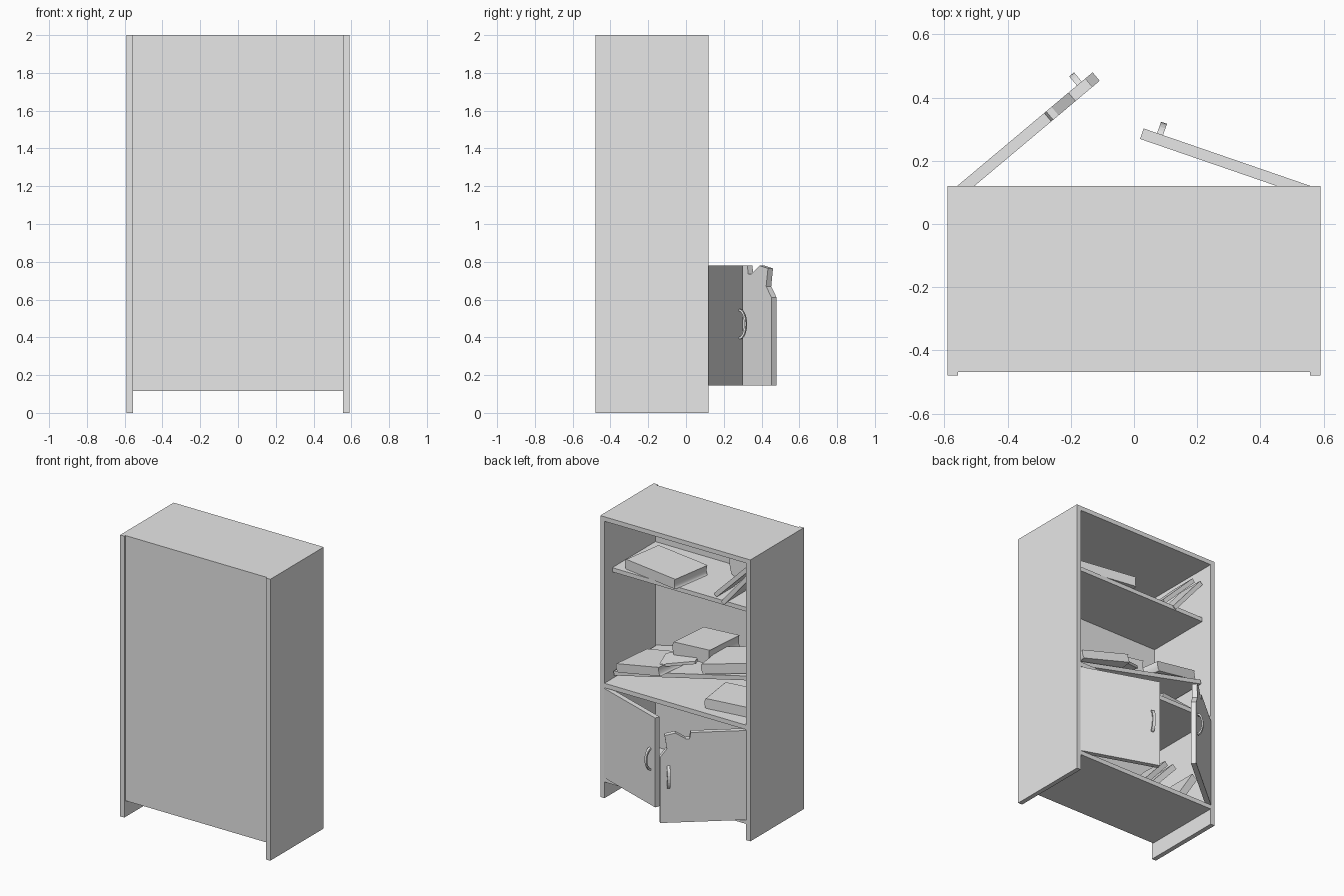
import bpy, bmesh, math
from mathutils import Matrix, Vector, Euler

cube = bpy.data.objects.get("Cube")
if cube:
    bpy.data.objects.remove(cube, do_unlink=True)

grey = bpy.data.materials.new("light_grey")
grey.use_nodes = True
grey.diffuse_color = (0.8, 0.8, 0.8, 1)
grey.node_tree.nodes["Principled BSDF"].inputs["Base Color"].default_value = (0.8, 0.8, 0.8, 1)


def place(x, y, z, rx=0, ry=0, rz=0):
    """Position plus rotation in degrees."""
    turn = Euler([math.radians(a) for a in (rx, ry, rz)])
    return Matrix.Translation((x, y, z)) @ turn.to_matrix().to_4x4()


def prism(name, outline, depth, matrix):
    """Outline in local x and z, extruded along local y."""
    bm = bmesh.new()
    face = bm.faces.new([bm.verts.new((a, 0, b)) for a, b in outline])
    moved = bmesh.ops.extrude_face_region(bm, geom=[face])["geom"]
    verts = [v for v in moved if isinstance(v, bmesh.types.BMVert)]
    bmesh.ops.translate(bm, verts=verts, vec=Vector((0, depth, 0)))
    bmesh.ops.recalc_face_normals(bm, faces=bm.faces)
    mesh = bpy.data.meshes.new(name)
    bm.to_mesh(mesh)
    bm.free()
    mesh.materials.append(grey)
    obj = bpy.data.objects.new(name, mesh)
    obj.matrix_world = matrix
    bpy.context.collection.objects.link(obj)
    return obj


def board(name, size, matrix):
    w, d, h = size[0] / 2, size[1], size[2] / 2
    outline = [(-w, -h), (w, -h), (w, h), (-w, h)]
    return prism(name, outline, d, matrix @ Matrix.Translation((0, -d / 2, 0)))


def book(name, size, matrix):
    """A block with a rounded spine and a hollow fore edge."""
    w, d, h = size[0] / 2, size[1], size[2] / 2
    steps = [math.pi * (i / 6 - 0.5) for i in range(7)]
    spine = [(w + h * 0.3 * (math.cos(a) - 1), h * math.sin(a)) for a in steps]
    fore = [(-w + h * 0.25 * math.cos(a), -h * math.sin(a)) for a in steps]
    obj = prism(name, spine + fore, d, matrix @ Matrix.Translation((0, -d / 2, 0)))
    bpy.ops.object.select_all(action="DESELECT")
    obj.select_set(True)
    bpy.context.view_layer.objects.active = obj
    bpy.ops.object.shade_smooth_by_angle()


# Carcass
for side, label in ((-1, "right"), (1, "left")):
    board(label + "_side_panel", (0.033, 0.6, 2), place(side * 0.5735, -0.18, 1))
board("back_panel", (1.12, 0.015, 1.88), place(0, -0.461, 1.06))
for label, z in (("top_panel", 1.984), ("middle_shelf", 0.801), ("bottom_shelf", 0.131)):
    board(label, (1.12, 0.588, 0.032), place(0, -0.174, z))

# Loose shelves, the lower one fallen at one end
board("upper_shelf", (1.114, 0.485, 0.03), place(0, -0.21, 1.59))
board("fallen_shelf", (1.12, 0.485, 0.03), place(0, -0.21, 0.985, 0, 13.2))

# Open doors, one with a broken top corner
low, high, width = 0.145, 0.78, 0.56
whole = [(0, low), (width, low), (width, high), (0, high)]
broken = [(0, low), (width, low), (width, 0.61), (0.515, 0.67), (0.53, 0.765),
          (0.46, high), (0.39, 0.735), (0.368, 0.735), (0.36, high), (0, high)]
arc = [math.pi * (i / 10 - 0.5) for i in range(11)]
bow = [(0.038 * math.cos(a), 0.08 * math.sin(a)) for a in arc]
bow += [(0.028 * math.cos(a), 0.068 * math.sin(a)) for a in reversed(arc)]
for label, outline, side, angle in (("right", broken, -1, 40), ("left", whole, 1, 161)):
    hinge = place(side * 0.56, 0.12, 0, 0, 0, angle)
    prism(label + "_door", outline, side * 0.035, hinge)
    grip = hinge @ place(0.505 - side * 0.01, 0, 0.47, 0, 0, -side * 90)
    prism(label + "_handle", bow, 0.02, grip)

# Books on the upper shelf
book("large_flat_book", (0.45, 0.3, 0.07), place(0.235, -0.115, 1.64, 0, 0, -9))
book("standing_book", (0.2, 0.05, 0.21), place(-0.22, -0.35, 1.71, 0, 0, 12))
for i in range(2):
    book(f"leaning_book_{i + 1}", (0.36, 0.2, 0.03),
         place(-0.37 - i * 0.06, -0.08 + i * 0.02, 1.745 - i * 0.02, 0, 45 + i * 5))

# Books slid together on the fallen shelf
book("slid_book", (0.38, 0.3, 0.06), place(0.3, -0.06, 0.965, 0, 13, -6))
book("stacked_book", (0.32, 0.3, 0.1), place(0, -0.23, 1.1, 0, 6, -5))
book("thin_book", (0.25, 0.18, 0.02), place(0.09, -0.07, 1.045, 0, 12, 20))
book("upper_end_book", (0.38, 0.3, 0.07), place(-0.32, -0.12, 1.125, 0, 13, 8))
book("middle_shelf_book", (0.38, 0.28, 0.07), place(-0.36, -0.1, 0.855, 0, 0, 8))

# Books tipped over inside the cupboard
book("tipped_book_1", (0.32, 0.2, 0.035), place(-0.14, -0.06, 0.27, 0, 48, 4))
book("tipped_book_2", (0.32, 0.22, 0.04), place(-0.22, -0.08, 0.27, 0, 48, -3))
book("tipped_book_3", (0.26, 0.22, 0.05), place(-0.43, -0.08, 0.27, 0, 58, 0))
